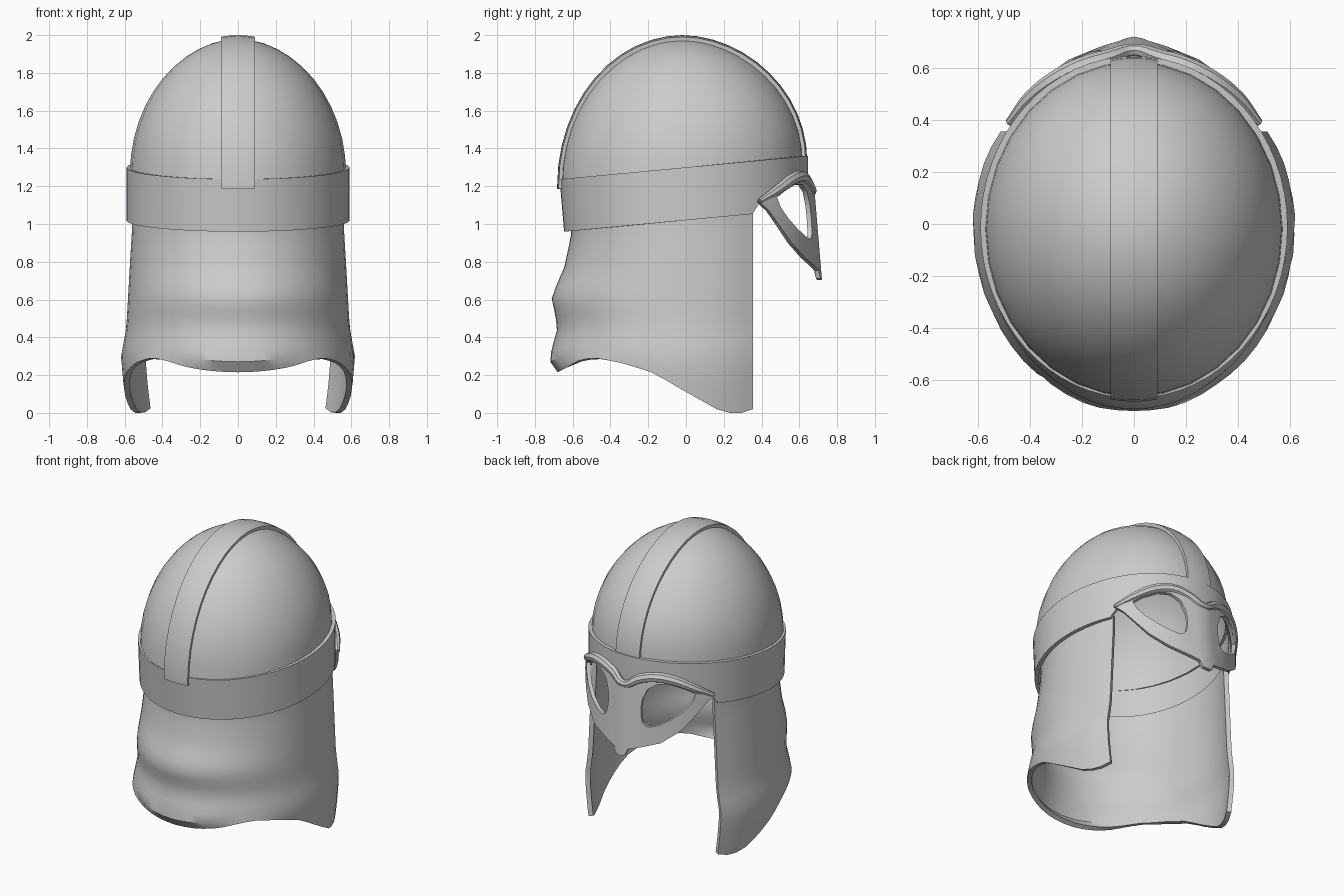
import bpy, bmesh, math
from math import sin, cos, pi, sqrt, radians

if "Cube" in bpy.data.objects:
    bpy.data.objects.remove(bpy.data.objects["Cube"])

steel = bpy.data.materials.new("grey steel")
steel.diffuse_color = (0.6, 0.6, 0.6, 1)
steel.use_nodes = True
steel.node_tree.nodes["Principled BSDF"].inputs["Base Color"].default_value = steel.diffuse_color
TILT = 0.094                      # band rises toward the face


def lerp(x, knots):
    """Piecewise linear lookup in (x, value) pairs sorted by x."""
    if x <= knots[0][0]:
        return knots[0][1]
    for (a, va), (b, vb) in zip(knots, knots[1:]):
        if x <= b:
            return va + (vb - va) * (x - a) / (b - a)
    return knots[-1][1]


def finish(ob, thickness=0, angle=40):
    """Thicken inward, set colour and smoothing."""
    ob.data.materials.append(steel)
    bpy.ops.object.select_all(action='DESELECT')
    ob.select_set(True)
    bpy.context.view_layer.objects.active = ob
    if thickness:
        m = ob.modifiers.new("Thickness", 'SOLIDIFY')
        m.thickness, m.offset, m.use_even_offset = thickness, -1, False
        bpy.ops.object.modifier_apply(modifier=m.name)
    bpy.ops.object.shade_smooth_by_angle(angle=radians(angle))
    return ob


def add_mesh(name, verts, faces, thickness, outward):
    """Mesh whose first normals are turned along outward(center)."""
    me = bpy.data.meshes.new(name)
    me.from_pydata(verts, [], faces)
    bm = bmesh.new()
    bm.from_mesh(me)
    bmesh.ops.remove_doubles(bm, verts=bm.verts, dist=1e-5)
    bmesh.ops.recalc_face_normals(bm, faces=bm.faces)
    score = sum(f.normal.dot(outward(f.calc_center_median())) for f in bm.faces)
    if score < 0:
        bmesh.ops.reverse_faces(bm, faces=bm.faces)
    bm.to_mesh(me)
    bm.free()
    ob = bpy.data.objects.new(name, me)
    bpy.context.collection.objects.link(ob)
    return finish(ob, thickness)


def away(c):
    v = c.copy()
    v.z = max(0, c.z - 1.28)
    return v


def grid(name, rows, thickness, closed=False):
    """Skin rows of equally many points."""
    n = len(rows[0])
    verts = [p for r in rows for p in r]
    faces = []
    for i in range(len(rows) - 1):
        for j in range(n if closed else n - 1):
            k = (j + 1) % n
            faces.append((i * n + j, i * n + k, (i + 1) * n + k, (i + 1) * n + j))
    return add_mesh(name, verts, faces, thickness, away)


# Dome
def dome_point(e, phi):
    r = cos(e) ** 1.05 if e < pi / 2 - 1e-6 else 0
    y = -0.02 + 0.645 * r * sin(phi)
    t = sin(e)
    return (0.572 * r * cos(phi), y, 1.27 + TILT * y * (1 - t) + 0.71 * t)


N = 32
grid("dome", [[dome_point(pi / 2 * i / 12, 2 * pi * j / N) for j in range(N)]
              for i in range(13)], 0.02, closed=True)

# Raised strip over the crown, front to back
rows = []
for i in range(-1, 26):
    a = pi * min(max(i, 0), 24) / 24
    row = []
    for x in (-0.09, -0.045, 0, 0.045, 0.09):
        k = sqrt(1 - (x / 0.575) ** 2)
        y = -0.02 + 0.662 * k * (1 if a < pi / 2 else -1) * abs(cos(a)) ** 1.03
        t = sin(a)
        z = 1.27 + TILT * y * (1 - t) + 0.73 * t * k
        if i in (-1, 25):
            z -= 0.02
        row.append((x, y, z))
    rows.append(row)
grid("crown_strip", rows, 0.025)

# Brow line, reused by the band's front edge
brow = [(0, 1.175), (0.10, 1.225), (0.20, 1.25), (0.30, 1.235), (0.40, 1.18), (0.48, 1.12)]

# Brow band, cut away above the eyes
top_row, mid_row, low_row = [], [], []
for j in range(64):
    a = 2 * pi * j / 64
    c, s = cos(a), sin(a)
    x, y = 0.59 * c, -0.012 + 0.657 * s
    top = (x, y, 1.30 + TILT * y)
    yl = y if s > 0 else y * 0.965
    zl = 1.02 + TILT * yl
    if yl > 0.36:
        zl = lerp(abs(x), brow)
    low = (x, yl, zl)
    top_row.append(top)
    mid_row.append(tuple((p + q) / 2 for p, q in zip(top, low)))
    low_row.append(low)
grid("brow_band", [low_row, mid_row, top_row], 0.025, closed=True)

# Neck and cheek guard
half_width = [(0, 0.585), (0.15, 0.607), (0.3, 0.62), (0.45, 0.592), (0.8, 0.572), (1.0, 0.56)]
back_depth = [(0.21, 0.675), (0.28, 0.725), (0.36, 0.705), (0.45, 0.68), (0.53, 0.695),
              (0.61, 0.712), (0.69, 0.68), (0.77, 0.645), (0.93, 0.61)]
hem = [(-0.72, 0.215), (-0.64, 0.245), (-0.55, 0.285), (-0.46, 0.29), (-0.33, 0.26),
       (-0.18, 0.21), (0.2, 0.0), (0.32, 0.0), (0.355, 0.02)]
edge = math.asin(0.355 / 0.64)
rows = []
for i in range(15):
    row = []
    for j in range(41):
        a = edge - (pi + 2 * edge) * j / 40
        c, s = cos(a), sin(a)
        z0 = lerp(s * (0.64 if s > 0 else 0.72), hem)
        z1 = 1.05 + TILT * 0.6 * s
        z = z0 + (z1 - z0) * i / 14
        w = lerp(z, half_width)
        d = 0.64 if s > 0 else lerp(z, back_depth)
        row.append((w * c, d * s, z))
    rows.append(row)
grid("neck_guard", rows, 0.03)


# Eye mask with two openings, wrapped on the front curve
def mask_y(x, z):
    b = 0.655 + 0.05 * min(max((1.3 - z) / 0.6, 0), 1)
    return b * sqrt(1 - (x / 0.6) ** 2) + 0.015 * max(0, 1 - abs(x) / 0.1)


outer = [(0, 1.19), (0.10, 1.235), (0.20, 1.265), (0.30, 1.25), (0.40, 1.19), (0.49, 1.12),
         (0.455, 1.07), (0.41, 0.99), (0.35, 0.90), (0.25, 0.82), (0.12, 0.775),
         (0.05, 0.755), (0.035, 0.712), (0, 0.705), (0, 0.95)]
hole = [(0.13, 1.10), (0.16, 1.17), (0.22, 1.21), (0.29, 1.21), (0.37, 1.175), (0.415, 1.14),
        (0.40, 1.09), (0.36, 1.03), (0.30, 0.975), (0.23, 0.935), (0.18, 0.92),
        (0.155, 0.925), (0.137, 0.945), (0.127, 0.98), (0.122, 1.04)]
verts, faces = [], []
n = len(outer)
for side in (1, -1):
    base = len(verts)
    for f in (0, 0.5, 1):
        for (xo, zo), (xh, zh) in zip(outer, hole):
            x, z = xo + (xh - xo) * f, zo + (zh - zo) * f
            verts.append((side * x, mask_y(x, z), z))
    for r in range(2):
        for j in range(n):
            k = (j + 1) % n
            q = [base + r * n + j, base + r * n + k, base + r * n + n + k, base + r * n + n + j]
            faces.append(q if side > 0 else q[::-1])
add_mesh("eye_mask", verts, faces, 0.025, away)

# Rounded eyebrow ridge
cu = bpy.data.curves.new("eyebrow_ridge", 'CURVE')
cu.dimensions = '3D'
cu.bevel_depth, cu.bevel_resolution, cu.resolution_u = 0.034, 2, 4
cu.use_fill_caps = True
path = [(-x, z) for x, z in brow[:0:-1]] + brow
sp = cu.splines.new('BEZIER')
sp.bezier_points.add(len(path) - 1)
for p, (x, z) in zip(sp.bezier_points, path):
    p.co = (x, mask_y(x, z) - 0.012, z)
    p.handle_left_type = p.handle_right_type = 'AUTO'
    p.radius = lerp(abs(x), [(0, 0.7), (0.1, 0.9), (0.25, 1.0), (0.40, 0.8), (0.48, 0.45)])
ridge = bpy.data.objects.new("eyebrow_ridge", cu)
bpy.context.collection.objects.link(ridge)
bpy.context.view_layer.objects.active = ridge
bpy.ops.object.select_all(action='DESELECT')
ridge.select_set(True)
bpy.ops.object.convert(target='MESH')
finish(bpy.context.view_layer.objects.active)
